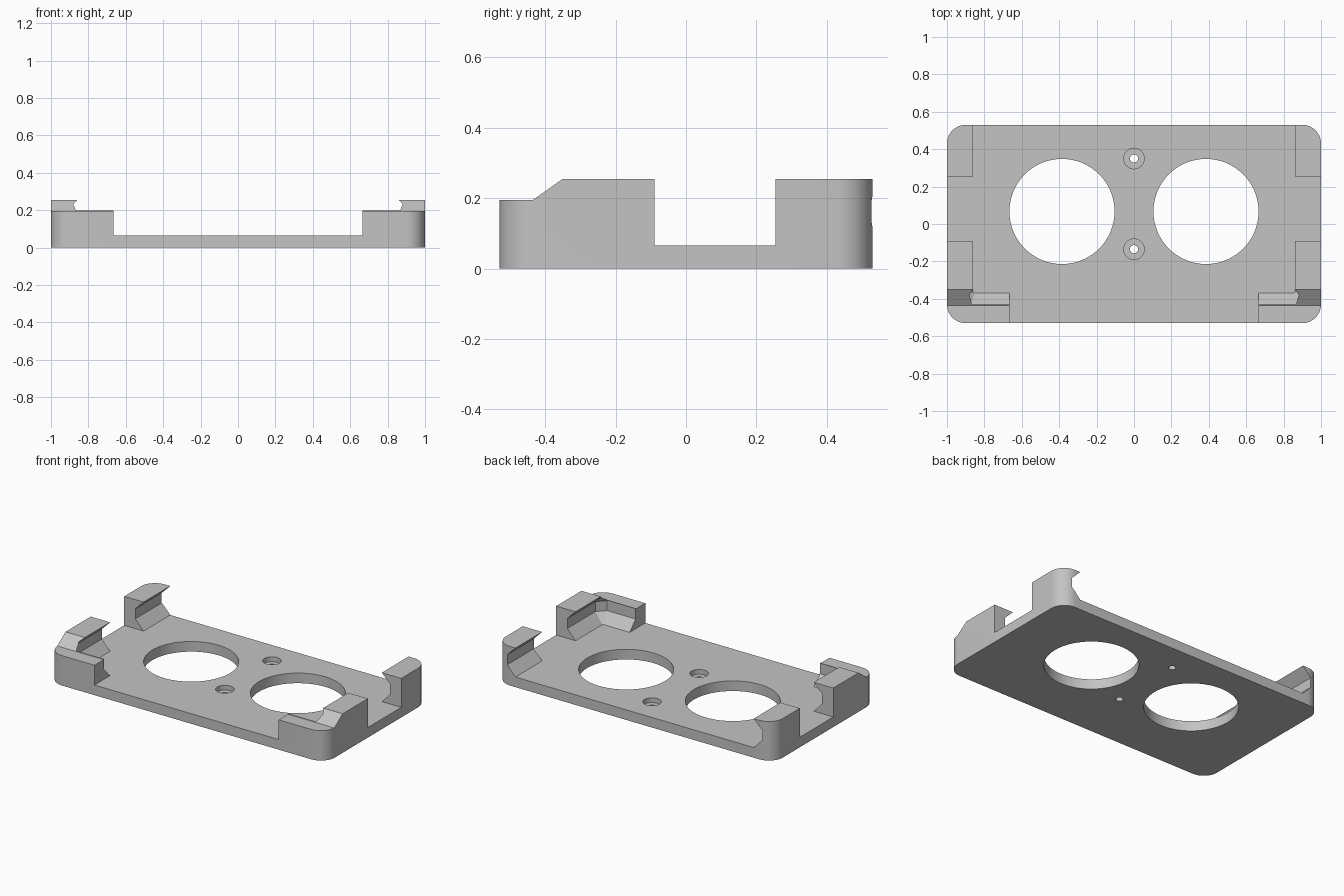
import bpy, bmesh, math

cube = bpy.data.objects.get("Cube")
if cube:
    bpy.data.objects.remove(cube, do_unlink=True)

FLOOR, TOP = 0.066, 0.255
HALF_Y = 0.53

grey = bpy.data.materials.new("light_grey")
grey.use_nodes = True
grey.diffuse_color = (0.55, 0.55, 0.55, 1)
grey.node_tree.nodes["Principled BSDF"].inputs["Base Color"].default_value = grey.diffuse_color


def loft(name, rings):
    """Closed solid through a list of equal-length point rings."""
    bm = bmesh.new()
    loops = [[bm.verts.new(p) for p in ring] for ring in rings]
    n = len(loops[0])
    for a, b in zip(loops, loops[1:]):
        for i in range(n):
            j = (i + 1) % n
            bm.faces.new((a[i], a[j], b[j], b[i]))
    bm.faces.new(loops[0][::-1])
    bm.faces.new(loops[-1])
    bmesh.ops.recalc_face_normals(bm, faces=bm.faces)
    mesh = bpy.data.meshes.new(name)
    bm.to_mesh(mesh)
    bm.free()
    obj = bpy.data.objects.new(name, mesh)
    bpy.context.collection.objects.link(obj)
    mesh.materials.append(grey)
    return obj


def box(name, x0, x1, y0, y1, z0, z1):
    base = [(x0, y0), (x1, y0), (x1, y1), (x0, y1)]
    return loft(name, [[(x, y, z) for x, y in base] for z in (z0, z1)])


def cylinder(name, x, y, r, z0, z1, n=64):
    turns = [2 * math.pi * i / n for i in range(n)]
    return loft(name, [[(x + r * math.cos(t), y + r * math.sin(t), z) for t in turns]
                       for z in (z0, z1)])


def rounded_rect(hx, hy, r, steps=12):
    points = []
    for k, (sx, sy) in enumerate([(1, 1), (-1, 1), (-1, -1), (1, -1)]):
        for i in range(steps + 1):
            t = math.pi / 2 * (k + i / steps)
            points.append((sx * (hx - r) + r * math.cos(t), sy * (hy - r) + r * math.sin(t)))
    return points


def cavity_ring(z, hx, front, corner):
    half = [(hx, 1), (hx, front + corner), (hx - corner, front)]
    return [(x, y, z) for x, y in half] + [(-x, y, z) for x, y in reversed(half)]


# Solid block with rounded corners
outline = rounded_rect(1, HALF_Y, 0.1)
tray = loft("mounting_tray", [[(x, y, z) for x, y in outline] for z in (0, TOP)])

# Inner pocket: sloped foot, upright wall, overhanging lip
cutters = [loft("pocket_cutter", [
    cavity_ring(FLOOR, 0.86, -0.37, 0.005),
    cavity_ring(0.13, 0.92, -0.43, 0.05),
    cavity_ring(0.195, 0.92, -0.43, 0.05),
    cavity_ring(TOP, 0.86, -0.43, 0.05),
    cavity_ring(0.35, 0.86, -0.43, 0.05)])]

# Gaps between the corner clips
cutters.append(box("side_gap_cutter", -1.2, 1.2, -0.09, 0.255, FLOOR, 0.4))
cutters.append(box("front_gap_cutter", -0.665, 0.665, -0.7, -0.2, FLOOR, 0.4))

# Lowered front corners with a ramp
ramp = [(-0.7, 0.195), (-0.435, 0.195), (-0.35, TOP), (-0.279, 0.305), (-0.279, 0.4), (-0.7, 0.4)]
cutters.append(loft("front_ramp_cutter", [[(x, y, z) for y, z in ramp] for x in (-1.2, 1.2)]))

# Large openings and counterbored screw holes
for x in (-0.385, 0.385):
    cutters.append(cylinder("opening_cutter", x, 0.067, 0.281, -0.1, 0.4))
for y in (-0.135, 0.35):
    cutters.append(cylinder("screw_cutter", 0, y, 0.022, -0.1, 0.4, 32))
    cutters.append(cylinder("counterbore_cutter", 0, y, 0.055, 0.035, 0.4, 32))

bpy.ops.object.select_all(action='DESELECT')
bpy.context.view_layer.objects.active = tray
tray.select_set(True)
for cutter in cutters:
    cutter.hide_render = True
    mod = tray.modifiers.new("cut", 'BOOLEAN')
    mod.operation = 'DIFFERENCE'
    mod.solver = 'EXACT'
    mod.object = cutter
    bpy.ops.object.modifier_apply(modifier=mod.name)
    bpy.data.objects.remove(cutter, do_unlink=True)

bpy.ops.object.shade_smooth_by_angle(angle=math.radians(25))
